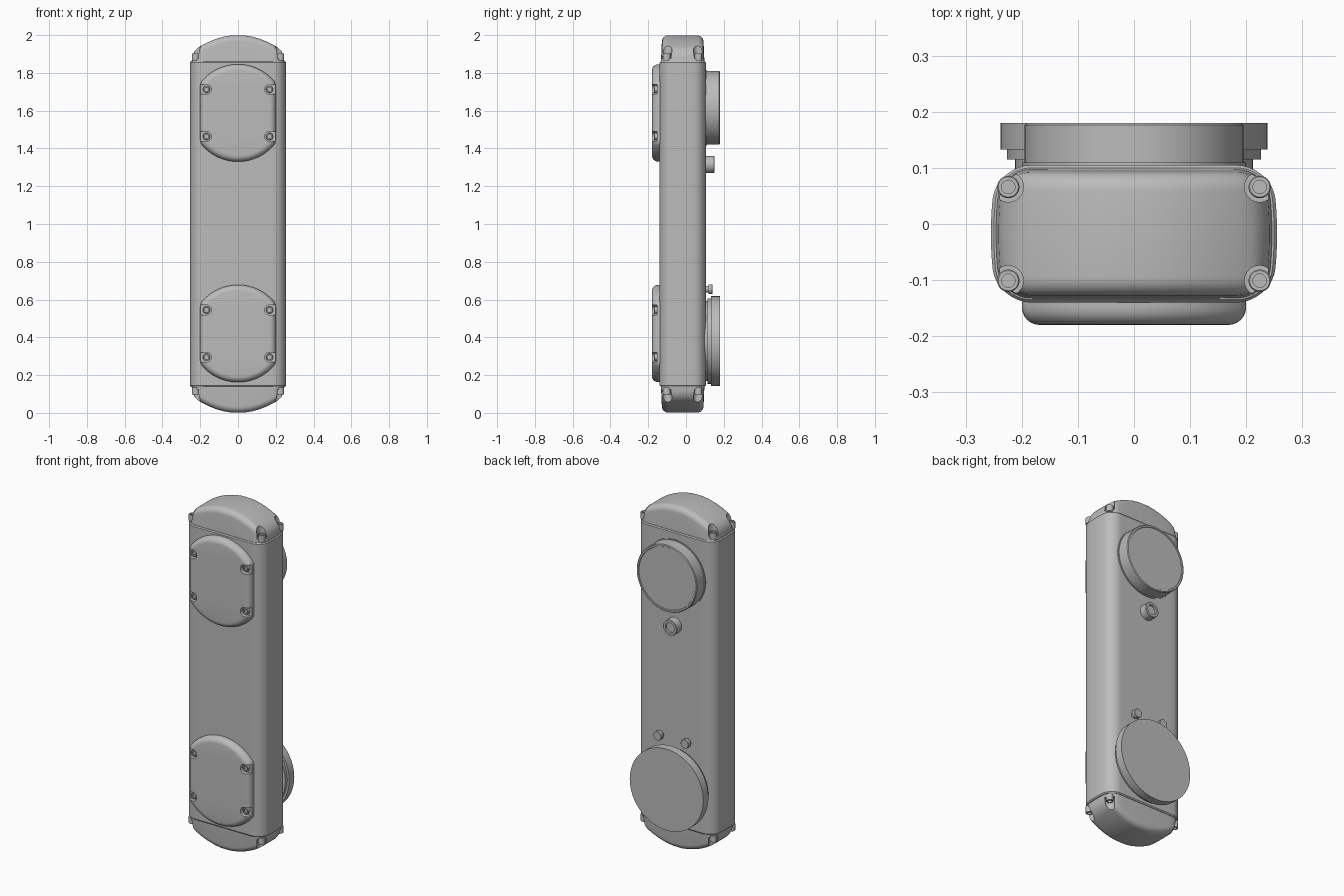
import bpy, bmesh
from math import sin, cos, pi, radians, acos

cube = bpy.data.objects.get("Cube")
if cube:
    bpy.data.objects.remove(cube)

grey = bpy.data.materials.new("plain grey")
grey.use_nodes = True
grey.diffuse_color = (0.5, 0.5, 0.5, 1)
bsdf = next(n for n in grey.node_tree.nodes if n.type == "BSDF_PRINCIPLED")
bsdf.inputs["Base Color"].default_value = grey.diffuse_color


def loft(name, stacks, strips=False):
    """One object from stacks of equal rings; strips fills a domed end."""
    bm = bmesh.new()
    for rings in stacks:
        vs = [[bm.verts.new(p) for p in ring] for ring in rings]
        n = len(vs[0])
        for a, b in zip(vs, vs[1:]):
            for i in range(n):
                j = (i + 1) % n
                bm.faces.new((a[i], a[j], b[j], b[i]))
        bm.faces.new(vs[0][::-1])
        top = vs[-1]
        if strips:
            for i in range(n // 2 - 1):
                bm.faces.new((top[i], top[i + 1], top[n - 2 - i], top[n - 1 - i]))
        else:
            bm.faces.new(top)
    bmesh.ops.recalc_face_normals(bm, faces=bm.faces)
    mesh = bpy.data.meshes.new(name)
    bm.to_mesh(mesh)
    bm.free()
    mesh.materials.append(grey)
    obj = bpy.data.objects.new(name, mesh)
    bpy.context.collection.objects.link(obj)
    return obj


def activate(obj):
    bpy.ops.object.select_all(action="DESELECT")
    obj.select_set(True)
    bpy.context.view_layer.objects.active = obj


def smooth(obj):
    activate(obj)
    bpy.ops.object.shade_smooth_by_angle(angle=radians(32))


def cut(obj, cutter):
    cutter.hide_render = True
    mod = obj.modifiers.new("pockets", "BOOLEAN")
    mod.operation, mod.solver, mod.object = "DIFFERENCE", "EXACT", cutter
    activate(obj)
    bpy.ops.object.modifier_apply(modifier=mod.name)
    bpy.data.objects.remove(cutter)


def turned_y(profile, x, z, n=64):
    """Rings around the y axis from (radius, y) pairs."""
    return [[(x + r * cos(2 * pi * i / n), y, z + r * sin(2 * pi * i / n))
             for i in range(n)] for r, y in profile]


def turned_z(profile, x, y, n=24):
    return [[(x + r * cos(2 * pi * i / n), y + r * sin(2 * pi * i / n), z)
             for i in range(n)] for r, z in profile]


# Case cross-section: rounded rectangle with bulging sides, inset by d
HX, HY, CORNER, YC = 0.243, 0.1225, 0.06, -0.0175


def section(d):
    q = [(HX - d, y) for y in (0.015, 0.04)]
    for i in range(9):
        a = i * pi / 16
        q.append((HX - CORNER + (CORNER - d) * cos(a), HY - CORNER + (CORNER - d) * sin(a)))
    q += [(x, HY - d) for x in (0.15, 0.11, 0.07, 0.03)]
    q = [(x * (1 + 0.05 * (1 - (y / HY) ** 2)), y) for x, y in q]
    half = q + [(-x, y) for x, y in reversed(q)]
    full = half + [(x, -y) for x, y in reversed(half)]
    return [(x, y + YC) for x, y in full]


smooth(loft("case_body", [[[(x, y, z) for x, y in section(d)] for d, z in
                           ((0.005, 0.14), (0, 0.146), (0, 1.854), (0.005, 1.86))]]))

# Domed end caps with corner screw pockets
FILLET = 0.034
SCREWS = [(sx * 0.224, y) for sx in (-1, 1) for y in (0.066, -0.101)]


def dome(x):
    return 2 - 0.085 * (x / 0.24) ** 2


for name, flip in (("top", False), ("bottom", True)):
    def end(z):
        return 2 - z if flip else z

    rings = [[(x, y, end(1.85)) for x, y in section(0.007)]]
    for i in range(7):
        a = i * pi / 12
        rings.append([(x, y, end(dome(x) - FILLET * (1 - sin(a))))
                      for x, y in section(0.012 + FILLET * (1 - cos(a)))])
    cap = loft(name + "_end_cap", [rings], strips=True)
    pocket = [(0.027, end(1.877)), (0.027, end(2.1))]
    cut(cap, loft("pocket_cutter", [turned_z(pocket, x, y) for x, y in SCREWS]))
    smooth(cap)
    head = [(r, end(z)) for r, z in ((0.02, 1.865), (0.02, 1.9), (0.018, 1.903),
                                     (0.012, 1.903), (0.012, 1.893))]
    smooth(loft(name + "_cap_screws", [turned_z(head, x, y) for x, y in SCREWS]))

# Front cover plates: straight sides, curved ends, softened rim
PW, PR, PC, ARC_Z = 0.2, 0.25, 0.045, 0.008
PHI = acos((PW - PC) / (PR - PC))


def plate_ring(d, y, zc):
    cz = ARC_Z + (PR - PC) * sin(PHI)
    q = [(PW - PC + (PC - d) * cos(PHI * i / 5), cz + (PC - d) * sin(PHI * i / 5))
         for i in range(6)]
    for i in range(1, 9):
        a = PHI + (pi / 2 - PHI) * i / 8.5
        q.append(((PR - d) * cos(a), ARC_Z + (PR - d) * sin(a)))
    half = q + [(-x, z) for x, z in reversed(q)]
    full = half + [(x, -z) for x, z in reversed(half)]
    return [(x, y, zc + z) for x, z in full]


def slot(side, zc):
    """Screw pocket that opens through the side edge of a plate."""
    r = 0.026
    pts = [(-r * sin(pi * i / 12), r * cos(pi * i / 12)) for i in range(13)]
    pts += [(0.06, -r), (0.06, r)]
    return [[(side * (0.167 + x), y, zc + z) for x, z in pts] for y in (-0.154, -0.25)]


for name, zc in (("upper", 1.588), ("lower", 0.42)):
    rim = 0.032
    rings = [plate_ring(0, -0.13, zc)]
    for i in range(7):
        a = i * pi / 12
        rings.append(plate_ring(rim * (1 - cos(a)), -0.148 - rim * sin(a), zc))
    plate = loft(name + "_front_cover", [rings])
    spots = [(s, zc + dz) for s in (-1, 1) for dz in (-0.125, 0.125)]
    cut(plate, loft("slot_cutter", [slot(s, z) for s, z in spots]))
    smooth(plate)
    head = ((0.019, -0.145), (0.019, -0.168), (0.017, -0.17), (0.011, -0.17), (0.011, -0.162))
    smooth(loft(name + "_cover_screws", [turned_y(head, s * 0.167, z, 20) for s, z in spots]))

# Back: upper round housing, lower stepped disc, socket and two buttons
smooth(loft("upper_back_disc", [turned_y(
    ((0.2, 0.09), (0.2, 0.11), (0.195, 0.11), (0.195, 0.176), (0.191, 0.18),
     (0.182, 0.18), (0.18, 0.177)), 0, 1.615)]))
smooth(loft("lower_back_disc", [turned_y(
    ((0.212, 0.09), (0.212, 0.115), (0.226, 0.115), (0.226, 0.133), (0.238, 0.133),
     (0.238, 0.18)), 0, 0.38)]))
smooth(loft("back_socket", [turned_y(
    ((0.045, 0.09), (0.045, 0.147), (0.042, 0.15), (0.029, 0.15), (0.029, 0.138)),
    0, 1.315, 40)]))
smooth(loft("back_buttons", [turned_y(
    ((0.018, 0.09), (0.018, 0.12), (0.026, 0.12), (0.026, 0.138), (0.024, 0.14)),
    x, 0.655, 32) for x in (-0.088, 0.088)]))
